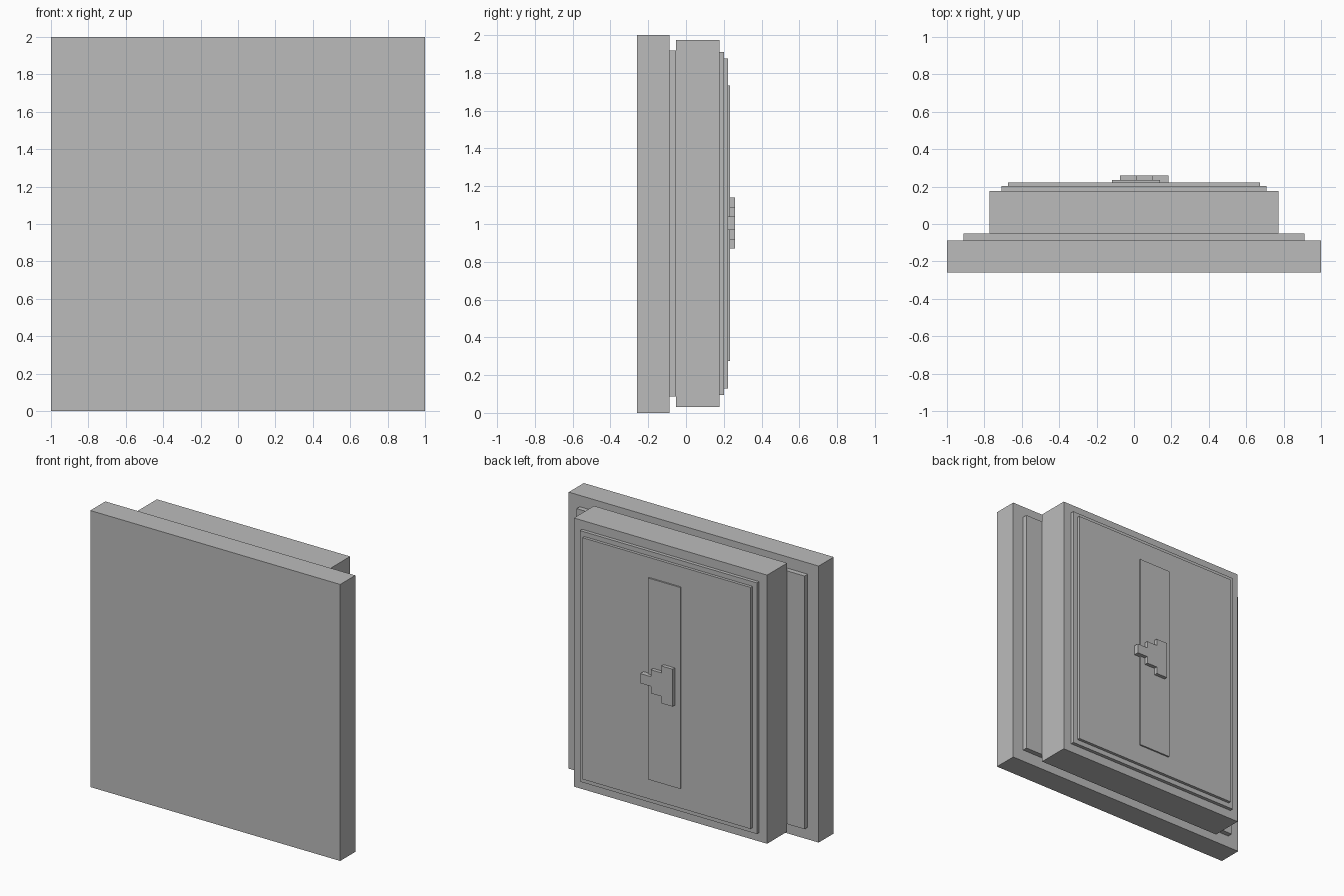
import bpy
import bmesh

cube = bpy.data.objects.get("Cube")
if cube:
    bpy.data.objects.remove(cube, do_unlink=True)

# One plain grey for everything
grey = bpy.data.materials.new("plain_grey")
grey.use_nodes = True
colour = (0.5, 0.5, 0.5, 1)
grey.diffuse_color = colour
grey.node_tree.nodes["Principled BSDF"].inputs["Base Color"].default_value = colour


def extrude_outline(name, outline, y0, y1):
    """Flat (x, z) outline pushed from y0 back to y1."""
    bm = bmesh.new()
    face = bm.faces.new([bm.verts.new((x, y0, z)) for x, z in outline])
    result = bmesh.ops.extrude_face_region(bm, geom=[face])
    moved = [v for v in result["geom"] if isinstance(v, bmesh.types.BMVert)]
    bmesh.ops.translate(bm, verts=moved, vec=(0, y1 - y0, 0))
    bmesh.ops.recalc_face_normals(bm, faces=bm.faces)
    mesh = bpy.data.meshes.new(name)
    bm.to_mesh(mesh)
    bm.free()
    mesh.materials.append(grey)
    obj = bpy.data.objects.new(name, mesh)
    bpy.context.collection.objects.link(obj)
    return obj


def plate(name, x0, x1, y0, y1, z0, z1):
    return extrude_outline(name, [(x0, z0), (x1, z0), (x1, z1), (x0, z1)], y0, y1)


# Stacked plates, front to back: half width, y range, z range
for name, half, y0, y1, z0, z1 in [
    ("front_slab", 1.0, -0.26, -0.088, 0.0, 2.0),
    ("spacer_plate", 0.912, -0.088, -0.052, 0.087, 1.918),
    ("main_body", 0.773, -0.052, 0.177, 0.032, 1.975),
    ("outer_back_panel", 0.708, 0.177, 0.202, 0.095, 1.911),
    ("inner_back_panel", 0.673, 0.202, 0.223, 0.13, 1.877),
]:
    plate(name, -half, half, y0, y1, z0, z1)

# Upright strip on the back panel
plate("back_strip", -0.118, 0.14, 0.223, 0.234, 0.275, 1.732)

# Stepped arrow-shaped latch, mirrored about its middle height
middle = 1.004
upper = [(-0.075, 0.135), (0.015, 0.135), (0.015, 0.085),
         (0.1, 0.085), (0.1, 0.035), (0.184, 0.035)]
outline = [(x, middle + h) for x, h in upper]
outline += [(x, middle - h) for x, h in reversed(upper)]
extrude_outline("stepped_latch", outline, 0.223, 0.26)
